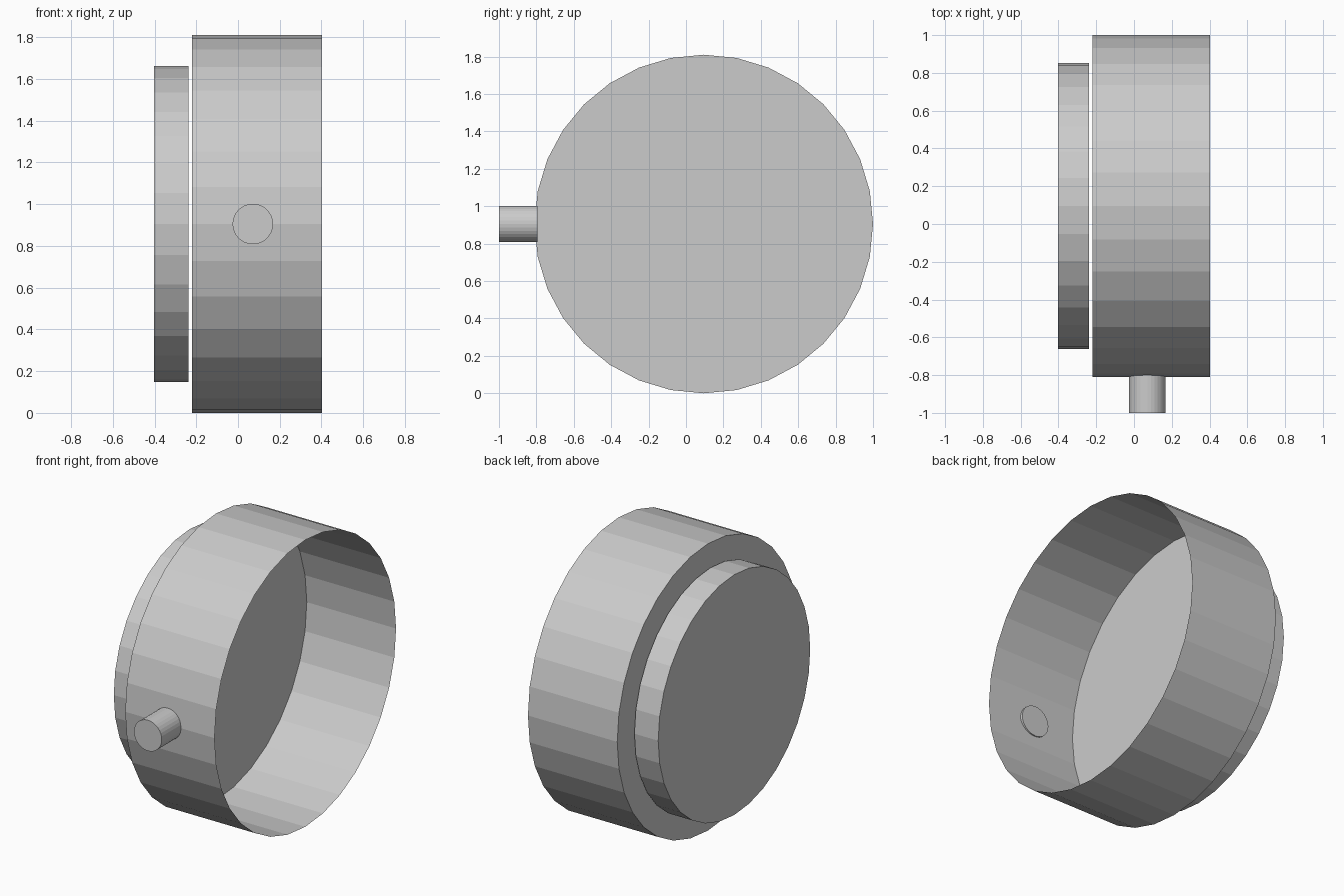
import bpy, bmesh
from math import radians
from mathutils import Matrix, Vector

if "Cube" in bpy.data.objects:
    bpy.data.objects.remove(bpy.data.objects["Cube"])

SIDES = 32
CENTRE_Y, CENTRE_Z = 0.095, 0.905


def cylinder(name, radius, start, end, axis, open_end=False):
    """Flat-shaded cylinder along world x or y; open_end removes the cap at 'end'."""
    start, end = Vector(start), Vector(end)
    if axis == 'X':
        turn = Matrix.Rotation(radians(90), 4, 'Y')
    else:
        turn = Matrix.Rotation(radians(-90), 4, 'X')
    place = Matrix.Translation((start + end) / 2) @ turn
    bm = bmesh.new()
    bmesh.ops.create_cone(bm, cap_ends=True, segments=SIDES, radius1=radius,
                          radius2=radius, depth=(end - start).length, matrix=place)
    if open_end:
        caps = [f for f in bm.faces if (f.calc_center_median() - end).length < 1e-3]
        bmesh.ops.delete(bm, geom=caps, context='FACES_ONLY')
    mesh = bpy.data.meshes.new(name)
    bm.to_mesh(mesh)
    bm.free()
    obj = bpy.data.objects.new(name, mesh)
    bpy.context.collection.objects.link(obj)
    return obj


# Thin-walled drum, open toward +x
cylinder("drum_shell", 0.905, (-0.22, CENTRE_Y, CENTRE_Z),
         (0.403, CENTRE_Y, CENTRE_Z), 'X', open_end=True)

# Smaller disc just behind the closed side of the drum
cylinder("back_disc", 0.758, (-0.403, CENTRE_Y, CENTRE_Z),
         (-0.237, CENTRE_Y, CENTRE_Z), 'X')

# Peg on the front rim, reaching slightly through the wall
cylinder("side_peg", 0.097, (0.071, -1.0, CENTRE_Z),
         (0.071, -0.793, CENTRE_Z), 'Y')
